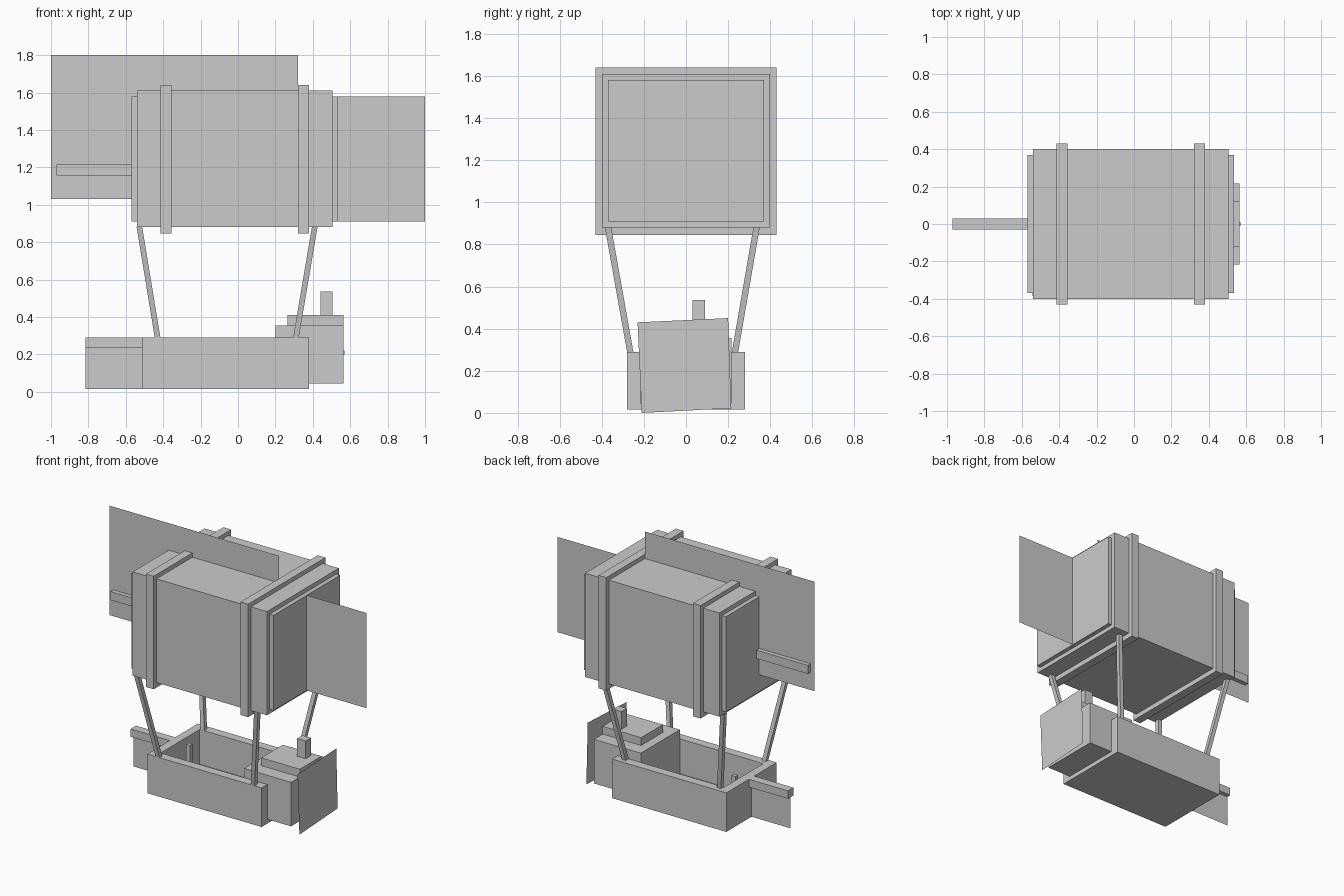
import bpy


def mesh(name, verts, faces):
    me = bpy.data.meshes.new(name)
    me.from_pydata(verts, [], faces)
    me.update()
    ob = bpy.data.objects.new(name, me)
    bpy.context.collection.objects.link(ob)
    return ob


BOX_FACES = [(0, 3, 2, 1), (4, 5, 6, 7), (0, 1, 5, 4),
             (1, 2, 6, 5), (2, 3, 7, 6), (3, 0, 4, 7)]


def ring(x0, x1, y0, y1, z):
    return [(x0, y0, z), (x1, y0, z), (x1, y1, z), (x0, y1, z)]


def box(name, x0, x1, y0, y1, z0, z1):
    return mesh(name, ring(x0, x1, y0, y1, z0) + ring(x0, x1, y0, y1, z1), BOX_FACES)


def side_sheet(name, x0, x1, z0, z1):
    """Thin upright sheet along the centre line."""
    return mesh(name, [(x0, 0, z0), (x1, 0, z0), (x1, 0, z1), (x0, 0, z1)], [(0, 1, 2, 3)])


# Balloon: body, recessed end panels and raised bands
box("balloon_body", -0.54, 0.505, -0.40, 0.40, 0.88, 1.61)
box("balloon_rear_cap", -0.57, -0.54, -0.37, 0.37, 0.91, 1.58)
box("balloon_front_cap", 0.505, 0.535, -0.37, 0.37, 0.91, 1.58)
for name, x in (("rear", -0.385), ("front", 0.35)):
    box(name + "_band", x - 0.03, x + 0.03, -0.43, 0.43, 0.845, 1.64)

# Fins and tail boom
side_sheet("top_fin", -1.0, 0.32, 1.03, 1.80)
side_sheet("front_fin", 0.535, 1.0, 0.91, 1.58)
box("tail_boom", -0.97, -0.57, -0.03, 0.03, 1.155, 1.215)

# Gondola: floor and walls, open at the engine end
box("gondola_floor", -0.51, 0.38, -0.28, 0.28, 0.015, 0.045)
for name, s in (("near", -1), ("far", 1)):
    a, b = sorted((s * 0.217, s * 0.28))
    box(name + "_wall", -0.51, 0.38, a, b, 0.045, 0.29)
box("end_wall", -0.51, -0.45, -0.217, 0.217, 0.045, 0.29)
box("control_lever", -0.405, -0.375, 0.0, 0.03, 0.045, 0.28)

# Rudder
box("rudder_boom", -0.815, -0.51, -0.03, 0.03, 0.235, 0.29)
side_sheet("rudder", -0.815, -0.51, 0.015, 0.235)

# Engine with stepped top and chimney
box("engine", 0.20, 0.565, -0.217, 0.217, 0.045, 0.355)
box("engine_top", 0.265, 0.565, -0.12, 0.12, 0.355, 0.41)
box("chimney", 0.44, 0.505, 0.03, 0.09, 0.41, 0.535)

# Propeller sheet, slightly turned
mesh("propeller", [(0.625, -0.21, 0.0), (0.625, 0.215, 0.022),
                   (0.625, 0.20, 0.45), (0.625, -0.23, 0.43)], [(0, 1, 2, 3)])
box("propeller_shaft", 0.565, 0.57, -0.01, 0.01, 0.2, 0.22)

# Slanted struts between gondola and balloon
h = 0.015
for nx, xb, xt in (("rear", -0.43, -0.527), ("front", 0.31, 0.41)):
    for ny, yb, yt in (("near", -0.265, -0.37), ("far", 0.233, 0.335)):
        mesh(f"{nx}_{ny}_strut",
             ring(xb - h, xb + h, yb - h, yb + h, 0.29)
             + ring(xt - h, xt + h, yt - h, yt + h, 0.88), BOX_FACES)
